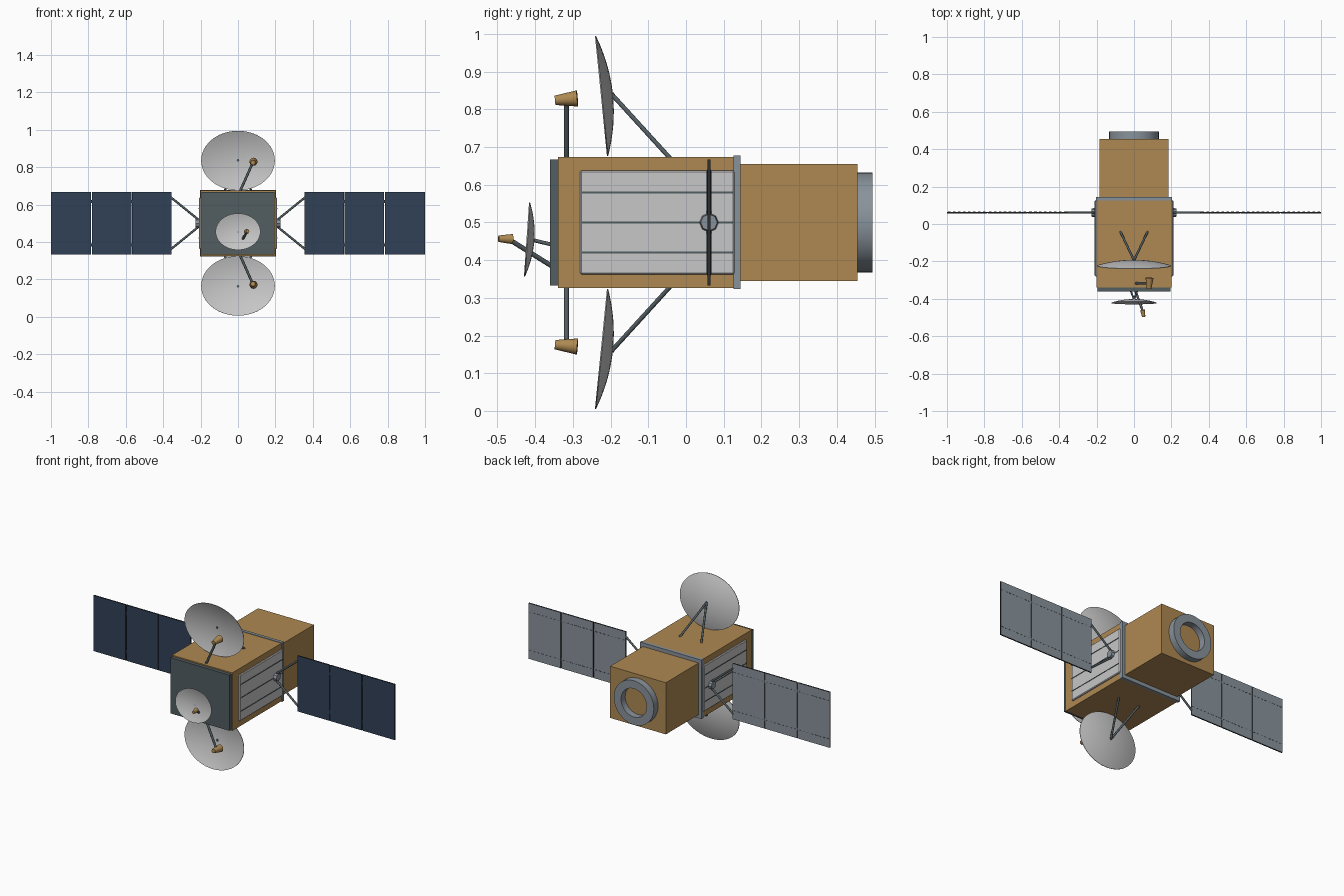
import bpy, bmesh, math
from mathutils import Vector, Matrix

cube = bpy.data.objects.get("Cube")
if cube:
    bpy.data.objects.remove(cube, do_unlink=True)


def material(name, rgb):
    m = bpy.data.materials.new(name)
    m.use_nodes = True
    m.diffuse_color = (*rgb, 1)
    m.node_tree.nodes["Principled BSDF"].inputs["Base Color"].default_value = (*rgb, 1)
    return m


GOLD = material("gold foil", (0.42, 0.25, 0.085))
WHITE = material("pale reflector", (0.57, 0.57, 0.57))
METAL = material("grey metal", (0.25, 0.29, 0.33))
DARK = material("dark grey", (0.085, 0.11, 0.12))
BLUE = material("solar blue", (0.03, 0.052, 0.095))
BLACK = material("dark edge", (0.025, 0.03, 0.033))

MID = 0.5  # height of the body axis


def finish(name, bm, *mats, smooth=False):
    bmesh.ops.recalc_face_normals(bm, faces=bm.faces)
    mesh = bpy.data.meshes.new(name)
    bm.to_mesh(mesh)
    bm.free()
    for m in mats:
        mesh.materials.append(m)
    ob = bpy.data.objects.new(name, mesh)
    bpy.context.collection.objects.link(ob)
    if smooth:
        bpy.ops.object.select_all(action='DESELECT')
        ob.select_set(True)
        bpy.context.view_layer.objects.active = ob
        bpy.ops.object.shade_smooth_by_angle(angle=math.radians(40))
    return ob


def box(name, mat, lo, hi, bevel=0):
    lo, hi = Vector(lo), Vector(hi)
    bm = bmesh.new()
    bmesh.ops.create_cube(bm, size=1, matrix=Matrix.Translation((lo + hi) / 2)
                          @ Matrix.Diagonal((*(hi - lo), 1)))
    if bevel:
        bmesh.ops.bevel(bm, geom=bm.edges[:], offset=bevel, segments=1, affect='EDGES')
    return finish(name, bm, mat)


def tube(name, mat, a, b, r1, r2=None, sides=12, smooth=True):
    a, b = Vector(a), Vector(b)
    turn = (b - a).to_track_quat('Z', 'Y').to_matrix().to_4x4()
    bm = bmesh.new()
    bmesh.ops.create_cone(bm, cap_ends=True, segments=sides, radius1=r1,
                          radius2=r1 if r2 is None else r2, depth=(b - a).length,
                          matrix=Matrix.Translation((a + b) / 2) @ turn)
    return finish(name, bm, mat, smooth=smooth)


def dish(name, centre, rx, rz, depth, tilt, sides=48, rings=8):
    """Shallow oval bowl opening towards -y, tilted about x."""
    bm = bmesh.new()
    place = Matrix.Translation(centre) @ Matrix.Rotation(tilt, 4, 'X')

    def skin(offset):
        tip = bm.verts.new(place @ Vector((0, depth + offset, 0)))
        loops = []
        for i in range(1, rings + 1):
            t = i / rings
            y = depth * (1 - t * t) + offset
            loops.append([bm.verts.new(place @ Vector((rx * t * math.cos(a), y, rz * t * math.sin(a))))
                          for a in (math.tau * k / sides for k in range(sides))])
        for k in range(sides):
            n = (k + 1) % sides
            bm.faces.new((tip, loops[0][k], loops[0][n]))
            for p, q in zip(loops, loops[1:]):
                bm.faces.new((p[k], q[k], q[n], p[n]))
        return loops[-1]

    front, back = skin(-0.0015), skin(0.0015)
    for k in range(sides):
        n = (k + 1) % sides
        bm.faces.new((front[k], back[k], back[n], front[n]))
    return finish(name, bm, WHITE, smooth=True)


# Body boxes, front plate and flange
box("main_body", GOLD, (-0.2, -0.34, MID - 0.174), (0.2, 0.13, MID + 0.174))
box("rear_body", GOLD, (-0.185, 0.13, MID - 0.155), (0.185, 0.455, MID + 0.155))
box("front_plate", DARK, (-0.195, -0.36, MID - 0.167), (0.195, -0.335, MID + 0.167))
box("body_flange", METAL, (-0.204, 0.126, MID - 0.177), (0.204, 0.145, MID + 0.177))

# Hollow docking ring at the rear
bm = bmesh.new()
outline = [(0.133, 0.45), (0.133, 0.495), (0.085, 0.495), (0.085, 0.45)]
verts = [bm.verts.new((r, y, MID)) for r, y in outline]
edges = [bm.edges.new((verts[i], verts[(i + 1) % 4])) for i in range(4)]
bmesh.ops.spin(bm, geom=verts + edges, cent=(0, 0, MID), axis=(0, 1, 0),
               angle=math.tau, steps=40, use_duplicate=False)
bmesh.ops.remove_doubles(bm, verts=bm.verts, dist=0.0001)
finish("rear_ring", bm, METAL, smooth=True)

PANEL_Y = 0.061
HALF = 0.167   # half height of a solar panel
PITCH = 0.2155
for s, side in ((1, "left"), (-1, "right")):
    def span(name, mat, x0, x1, y0, y1, z0, z1, bevel=0):
        xs = sorted((s * x0, s * x1))
        return box(f"{side}_{name}", mat, (xs[0], y0, z0), (xs[1], y1, z1), bevel)

    # Side radiator with dark grooves
    span("radiator", WHITE, 0.19, 0.209, -0.281, 0.128, MID - 0.138, MID + 0.138, 0.004)
    for i in (-1, 0, 1):
        z = MID + i * 0.08
        span(f"radiator_line_{i + 2}", DARK, 0.208, 0.211, -0.276, 0.124, z - 0.0025, z + 0.0025)

    # Panel hub and its two arms
    tube(f"{side}_hub", METAL, (s * 0.2, PANEL_Y, MID), (s * 0.226, PANEL_Y, MID),
         0.027, 0.022, 8, smooth=False)
    for v in (1, -1):
        tube(f"{side}_panel_arm", DARK, (s * 0.215, PANEL_Y, MID + v * 0.022),
             (s * 0.358, PANEL_Y, MID + v * 0.138), 0.006)

    # Three solar panels: blue cells in front, metal behind, dark edges
    for i in range(3):
        x0 = 0.355 + i * PITCH
        x1 = x0 + PITCH - 0.0045 if i < 2 else 1
        ob = span(f"solar_panel_{i + 1}", BLUE, x0, x1, PANEL_Y - 0.004, PANEL_Y + 0.004,
                  MID - HALF, MID + HALF)
        ob.data.materials.append(METAL)
        ob.data.materials.append(BLACK)
        for f in ob.data.polygons:
            f.material_index = 0 if f.normal.y < -0.5 else 1 if f.normal.y > 0.5 else 2
        # Dashed seams on the back, and hinges to the next panel
        for v in (1, -1):
            z = MID + v * 0.115
            for k in range(8):
                d = x0 + (k + 0.25) * (x1 - x0) / 8
                span("seam_dash", DARK, d, d + 0.014, PANEL_Y + 0.003, PANEL_Y + 0.005,
                     z - 0.0015, z + 0.0015)
            if i < 2:
                span("hinge", BLACK, x1 - 0.003, x1 + 0.008, PANEL_Y - 0.002, PANEL_Y + 0.002,
                     z - 0.008, z + 0.008)

# Large upper and lower dishes with V struts and feeds
for v, level in ((1, "upper"), (-1, "lower")):
    dish(f"{level}_dish", (0, -0.224, MID + v * 0.335), 0.197, 0.16, 0.029, v * 0.1)
    tip = (0, -0.195, MID + v * 0.338)
    tube(f"{level}_dish_pin", DARK, (0, -0.201, MID + v * 0.337), (0, -0.19, MID + v * 0.338), 0.007)
    for s in (1, -1):
        tube(f"{level}_dish_strut", DARK, tip, (s * 0.073, -0.04, MID + v * 0.168), 0.006)
    tube(f"{level}_feed_mast", DARK, (0.008, -0.317, MID + v * 0.165),
         (0.08, -0.317, MID + v * 0.326), 0.0068)
    tube(f"{level}_feed_horn", GOLD, (0.08, -0.347, MID + v * 0.324),
         (0.083, -0.288, MID + v * 0.329), 0.0125, 0.0215, 20)

# Small front dish with its mount and feed
dish("front_dish", (0, -0.4215, 0.455), 0.12, 0.098, 0.018, -0.068)
for s in (1, -1):
    tube("front_dish_strut", DARK, (0, -0.404, 0.453), (s * 0.018, -0.355, 0.441), 0.005)
tube("front_feed_boom", DARK, (0.006, -0.352, 0.382), (0.049, -0.472, 0.457), 0.0065)
tube("front_feed_horn", GOLD, (0.052, -0.497, 0.457), (0.046, -0.46, 0.456), 0.0085, 0.0135, 20)
